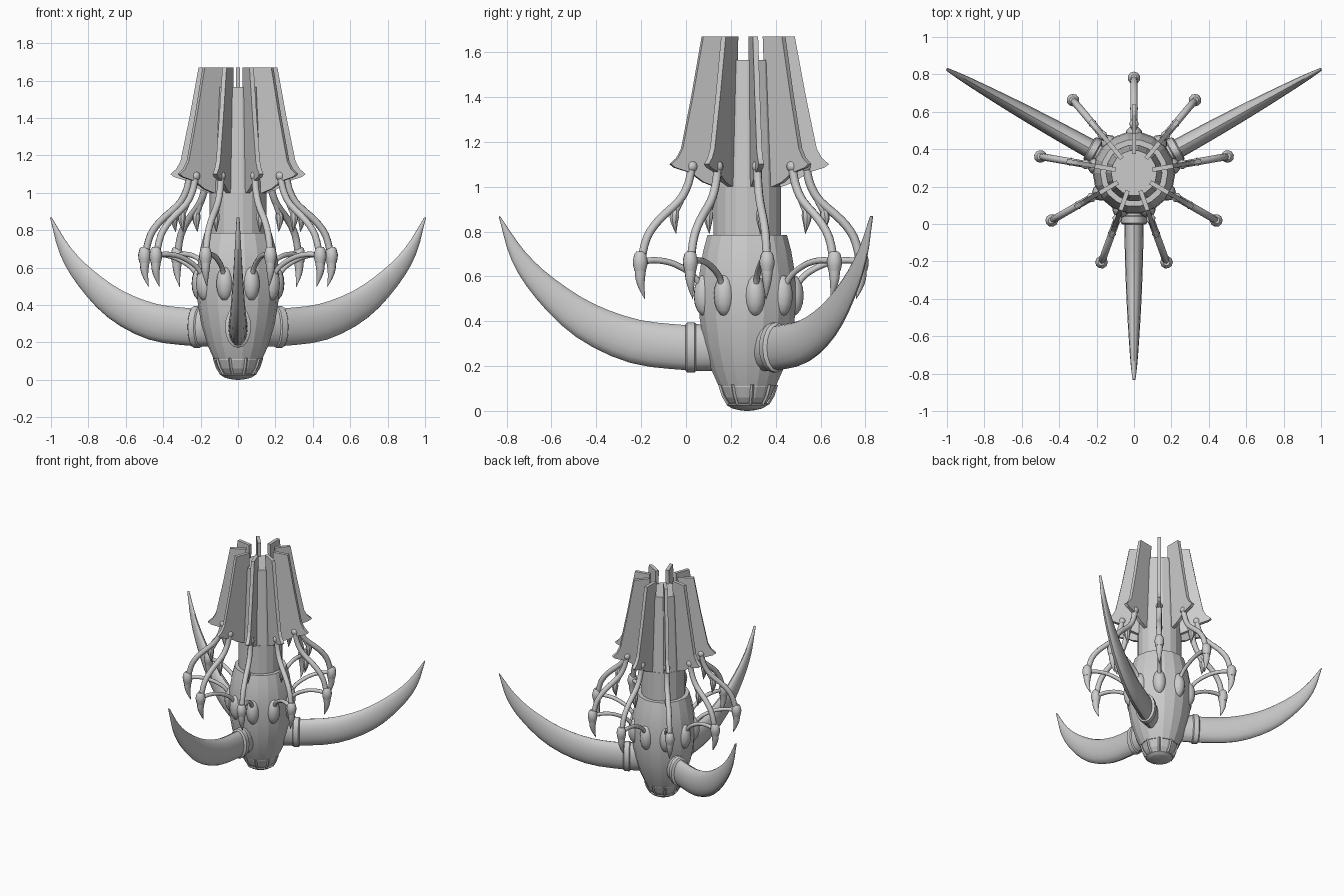
import bpy, bmesh
from math import sin, cos, pi, radians
from mathutils import Vector, Matrix

if "Cube" in bpy.data.objects:
    bpy.data.objects.remove(bpy.data.objects["Cube"])

CY = 0.273                      # y of the vertical axis
SPOKES = [90 + 40 * i for i in range(9)]


def make_mesh(name, bm, smooth=None):
    bmesh.ops.recalc_face_normals(bm, faces=bm.faces[:])
    me = bpy.data.meshes.new(name)
    bm.to_mesh(me)
    bm.free()
    if smooth:
        me.shade_smooth()
        me.set_sharp_from_angle(angle=radians(smooth))
    return me


def place(name, me, angle=0, scale=1):
    ob = bpy.data.objects.new(name, me)
    ob.location = (0, CY, 0)
    ob.rotation_euler.z = radians(angle)
    ob.scale = (scale, 1, 1)
    bpy.context.collection.objects.link(ob)
    return ob


def skin(bm, rings):
    loops = [[bm.verts.new(p) for p in ring] for ring in rings]
    n = len(loops[0])
    for a, b in zip(loops, loops[1:]):
        for i in range(n):
            j = (i + 1) % n
            bm.faces.new((a[i], a[j], b[j], b[i]))
    bm.faces.new(loops[0])
    bm.faces.new(loops[-1])


def lathe(bm, profile, n, x=0):
    skin(bm, [[(x + r * cos(2 * pi * i / n), r * sin(2 * pi * i / n), z)
               for i in range(n)] for r, z in profile])


def spline(pts, steps):
    # Catmull-Rom through tuples of any length
    v = [Vector(p) for p in pts]
    v = [2 * v[0] - v[1]] + v + [2 * v[-1] - v[-2]]
    out = []
    for k in range(1, len(v) - 2):
        a, b, c, d = v[k - 1:k + 3]
        for s in range(steps):
            t = s / steps
            out.append(0.5 * (2 * b + (c - a) * t + (2 * a - 5 * b + 4 * c - d) * t * t
                              + (3 * b - a - 3 * c + d) * t ** 3))
    return out + [v[-2]]


def sweep(bm, pts, n=10, steps=3):
    # points are (radius, z, half height, half width) in the radial plane
    path = spline(pts, steps)
    rings = []
    for k, p in enumerate(path):
        a, b = path[max(k - 1, 0)], path[min(k + 1, len(path) - 1)]
        t = Vector((b[0] - a[0], b[1] - a[1])).normalized()
        rings.append([(p[0] - t.y * p[2] * cos(u), p[3] * sin(u), p[1] + t.x * p[2] * cos(u))
                      for u in [2 * pi * i / n for i in range(n)]])
    skin(bm, rings)


def tube(bm, pts, radius):
    sweep(bm, [(r, z, radius, radius) for r, z in pts], 8)


# body, neck and upper shaft
for name, prof in {
    "body": [(.13, .112), (.165, .19), (.197, .3), (.215, .41), (.221, .52),
             (.215, .62), (.2, .71), (.18, .785)],
    "neck": [(.152, .75), (.152, 1.0)],
    "upper_shaft": [(.15, .99), (.122, 1.565)],
    "nose_cap": [(.125, .12), (.125, .107), (.105, .06), (.085, .035), (.095, .032),
                 (.093, .026), (.07, .012), (.04, .004), (.008, 0)],
}.items():
    bm = bmesh.new()
    lathe(bm, prof, 18)
    place(name, make_mesh(name, bm, 15))

# ribs around the nose
bm = bmesh.new()
sweep(bm, [(.13, .118, .008, .008), (.114, .07, .008, .008), (.09, .03, .008, .008)], 4, 1)
rib = make_mesh("nose_rib", bm)
for i in range(9):
    place("nose_rib", rib, 10 + 40 * i)

# three tusks with collars
bm = bmesh.new()
sweep(bm, [(.15, .275, .098, .052), (.27, .282, .1, .052), (.5, .31, .098, .047),
           (.72, .402, .084, .038), (.9, .545, .06, .027), (1.02, .69, .036, .018),
           (1.105, .868, .003, .008)], 16)
tusk = make_mesh("tusk", bm, 40)
bm = bmesh.new()
sweep(bm, [(.15, .283, .1, .06), (.228, .283, .104, .062), (.234, .283, .112, .07),
           (.268, .283, .112, .07), (.275, .283, .104, .06)], 16, 1)
collar = make_mesh("tusk_collar", bm, 40)
for a, s in ((-90, 1), (29, 1.035), (151, 1.035)):
    place("tusk", tusk, a, s)
    place("tusk_collar", collar, a)

# fin plate
bm = bmesh.new()
outline = [(.1, 1.67), (.212, 1.67), (.262, 1.4), (.31, 1.17), (.333, 1.128), (.365, 1.1),
           (.345, 1.085), (.27, 1.062), (.21, 1.02), (.155, 1.0), (.13, 1.0)]
skin(bm, [[(r, y, z) for r, z in outline] for y in (-.012, .012)])
fin = make_mesh("fin", bm)

# arm: outer limb, short branch and inner limb
bm = bmesh.new()
tube(bm, [(.262, 1.105), (.268, 1.06), (.285, 1.0), (.325, .935), (.42, .85),
          (.475, .775), (.502, .68)], .019)
tube(bm, [(.3, .975), (.318, .93), (.345, .88)], .014)
tube(bm, [(.5, .665), (.44, .672), (.36, .66), (.28, .622), (.235, .58), (.215, .53)], .014)
bmesh.ops.create_uvsphere(bm, u_segments=8, v_segments=6, radius=.026,
                          matrix=Matrix.Translation((.262, 0, 1.09)))
arm = make_mesh("arm", bm, 50)

# large and small claws hanging from the arm
bm = bmesh.new()
lathe(bm, [(.018, .71), (.027, .7), (.034, .67), (.033, .65), (.027, .625)], 10, .508)
sweep(bm, [(.506, .64, .027, .027), (.508, .59, .022, .022), (.5, .545, .013, .013),
           (.485, .498, .001, .001)], 10, 2)
sweep(bm, [(.34, .9, .013, .013), (.345, .875, .022, .022), (.346, .845, .018, .018),
           (.338, .79, .001, .001)], 8, 2)
claws = make_mesh("claws", bm, 40)

# oval pod on the body
bm = bmesh.new()
bmesh.ops.create_uvsphere(bm, u_segments=12, v_segments=8, radius=1,
                          matrix=Matrix.Translation((.202, 0, .515)) @ Matrix.Diagonal((.05, .047, .093, 1)))
pod = make_mesh("pod", bm, 50)

for a in SPOKES:
    for name, me in (("fin", fin), ("arm", arm), ("claws", claws), ("pod", pod)):
        place(name, me, a)
